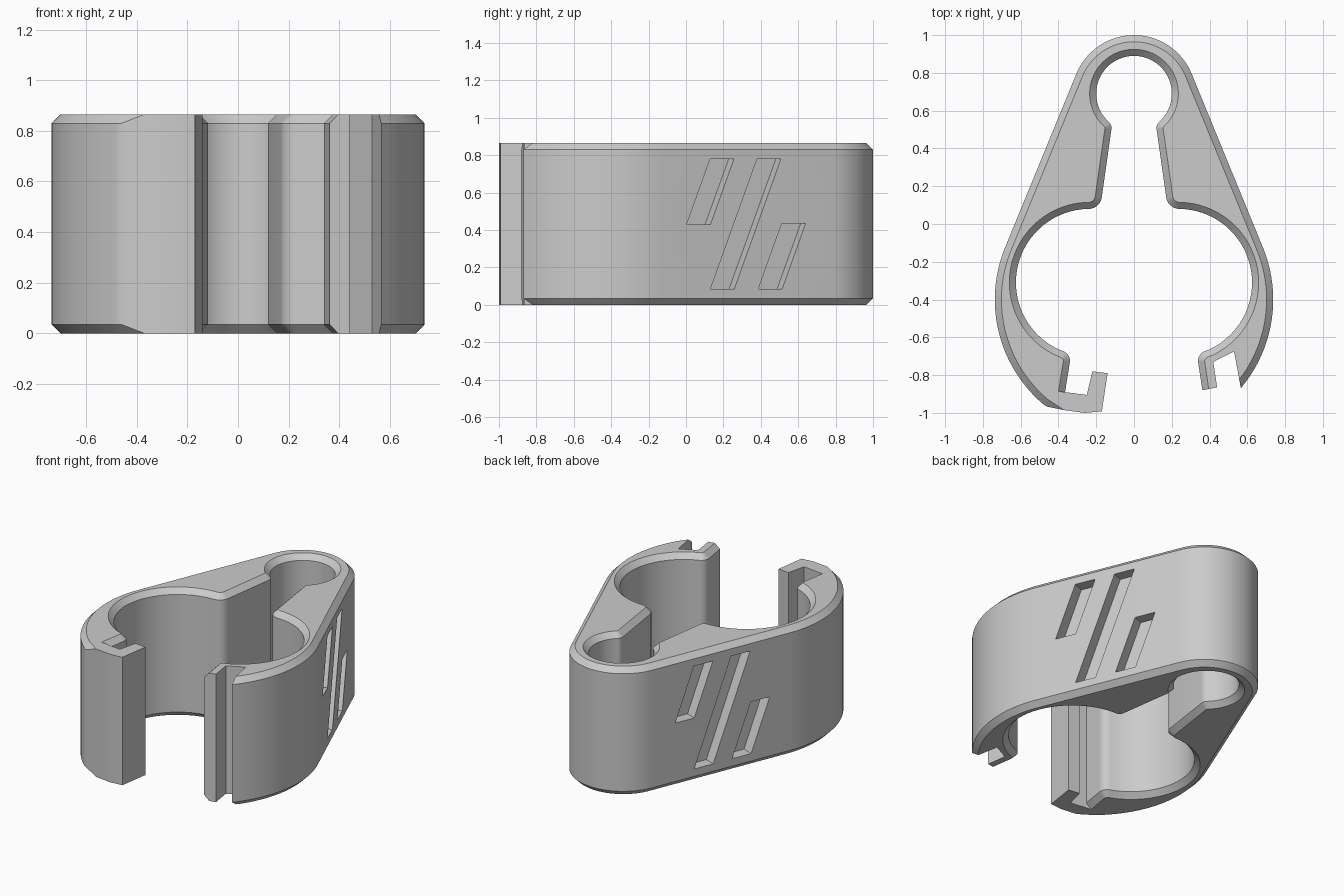
import bpy, bmesh, math
from mathutils import Vector

if "Cube" in bpy.data.objects:
    bpy.data.objects.remove(bpy.data.objects["Cube"])

HEIGHT, CHAMFER, TILT = 0.865, 0.035, 21.6

grey = bpy.data.materials.new("light grey plastic")
grey.use_nodes = True
GREY = (0.6, 0.6, 0.6, 1)
grey.diffuse_color = GREY
grey.node_tree.nodes["Principled BSDF"].inputs["Base Color"].default_value = GREY


def arc(cx, cy, r, start, end, n):
    angles = [math.radians(start + (end - start) * i / n) for i in range(n + 1)]
    return [Vector((cx + r * math.cos(a), cy + r * math.sin(a))) for a in angles]


def mirrored(points):
    return [Vector((-p.x, p.y)) for p in reversed(points)]


def inset(loop, d):
    """Offset a clockwise closed outline towards its inside."""
    out = []
    for i, p in enumerate(loop):
        a = (p - loop[i - 1]).normalized()
        b = (loop[(i + 1) % len(loop)] - p).normalized()
        na, nb = Vector((a.y, -a.x)), Vector((b.y, -b.x))
        out.append(p + (na + nb) * d / (1 + na.dot(nb)))
    return out


def loft(name, rings):
    """Solid from a stack of matching rings of 3D points."""
    bm = bmesh.new()
    vs = [[bm.verts.new(p) for p in ring] for ring in rings]
    for low, high in zip(vs, vs[1:]):
        for i in range(len(low)):
            j = (i + 1) % len(low)
            bm.faces.new((low[i], low[j], high[j], high[i]))
    caps = [bm.faces.new(vs[0][::-1]), bm.faces.new(vs[-1])]
    bm.normal_update()
    bmesh.ops.triangulate(bm, faces=caps, ngon_method='EAR_CLIP')
    bmesh.ops.recalc_face_normals(bm, faces=bm.faces)
    mesh = bpy.data.meshes.new(name)
    bm.to_mesh(mesh)
    bm.free()
    ob = bpy.data.objects.new(name, mesh)
    bpy.context.collection.objects.link(ob)
    mesh.materials.append(grey)
    return ob


def outer_wall(end):
    return arc(0, 0.67, 0.33, 90, TILT, 16) + arc(0.01, -0.4, 0.727, TILT, end, 24)


# Inner wall of one arm: lip, large bore, neck, small bore
inner = (arc(0.394, -0.725, 0.055, 190, 111, 8)
         + arc(0.235, -0.31, 0.39, -69, 90, 32)[1:]
         + arc(0.24, 0.15, 0.07, 270, 188, 8)[1:]
         + arc(0.164, 0.508, 0.045, 188, 132, 6)
         + arc(0, 0.69, 0.2, -48, 90, 24)[1:])

# Grooved catch on the left arm and latch hook on the right arm;
# their rims stay sharp except where the chamfer runs out
catch = [Vector(p) for p in ((0.566, -0.87), (0.53, -0.675), (0.42, -0.73),
                             (0.44, -0.865), (0.362, -0.88))]
catch_rim = [Vector((0.557, -0.82))] + catch[1:4] + [Vector((0.396, -0.8735))]
hook = [Vector(p) for p in ((-0.365, -0.89), (-0.25, -0.905), (-0.22, -0.78), (-0.14, -0.79),
                            (-0.17, -0.992), (-0.26, -1.0), (-0.36, -0.987), (-0.46, -0.967))]
hook_rim = [Vector((-0.4, -0.8855))] + hook[1:7] + [Vector((-0.37, -0.985))]

left_wall = outer_wall(-36)
bores = inner + mirrored(inner[:-1])
right_wall = mirrored(outer_wall(-50)[1:])
outline = left_wall + catch + bores + hook + right_wall
rim = inset(outline, CHAMFER)
for start, points in ((len(left_wall), catch_rim),
                      (len(left_wall + catch + bores), hook_rim)):
    rim[start:start + len(points)] = points

# Clip body with chamfered rims
levels = [(rim, 0), (outline, CHAMFER), (outline, HEIGHT - CHAMFER), (rim, HEIGHT)]
body = loft("clip_body", [[(p.x, p.y, z) for p in loop] for loop, z in levels])
bpy.context.view_layer.objects.active = body

# Slanted slots on both flat flanks: start y, bottom z, top z
normal = Vector((math.cos(math.radians(TILT)), math.sin(math.radians(TILT)), 0))
SLOPE, WIDTH = 0.36, 0.128
for side in (1, -1):
    for y, z0, z1 in ((0.0, 0.43, 0.78), (0.128, 0.085, 0.78), (0.385, 0.085, 0.435)):
        shift = (z1 - z0) * SLOPE
        corners = [(y, z0), (y + WIDTH, z0), (y + WIDTH + shift, z1), (y + shift, z1)]
        rings = []
        for depth in (0.05, -0.07):
            ring = []
            for cy, cz in corners:
                if side < 0:
                    cy = 0.64 - cy
                x = 0.307 + (0.7915 - cy) * math.tan(math.radians(TILT))
                p = Vector((x, cy, cz)) + normal * depth
                ring.append((p.x * side, p.y, p.z))
            rings.append(ring)
        cutter = loft("slot_cutter", rings)
        mod = body.modifiers.new("slot", 'BOOLEAN')
        mod.operation, mod.solver, mod.object = 'DIFFERENCE', 'EXACT', cutter
        bpy.ops.object.modifier_apply(modifier=mod.name)
        bpy.data.objects.remove(cutter)

bpy.ops.object.select_all(action='DESELECT')
body.select_set(True)
bpy.ops.object.shade_smooth_by_angle(angle=math.radians(25))
